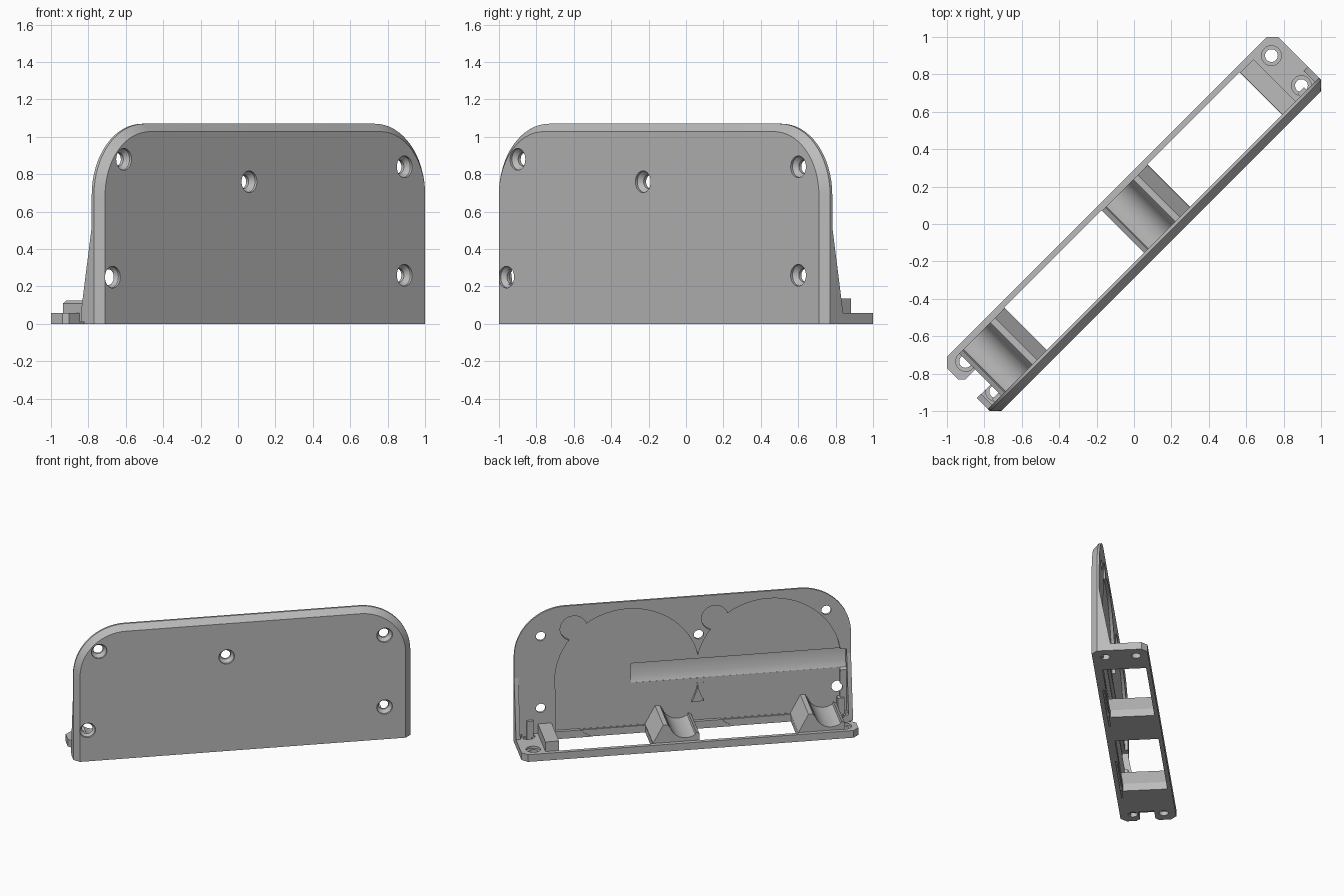
import bpy, bmesh, math
from mathutils import Matrix, Vector

if "Cube" in bpy.data.objects:
    bpy.data.objects.remove(bpy.data.objects["Cube"], do_unlink=True)

grey = bpy.data.materials.new("plain grey")
grey.use_nodes = True
grey.diffuse_color = (0.5, 0.5, 0.5, 1)
grey.node_tree.nodes["Principled BSDF"].inputs["Base Color"].default_value = (0.5, 0.5, 0.5, 1)
TURN = Matrix.Rotation(math.radians(45), 4, 'Z')   # the bracket stands diagonally


def loft(name, rings):
    """Closed solid through equal-length rings of points."""
    bm = bmesh.new()
    loops = [[bm.verts.new(p) for p in r] for r in rings]
    n = len(loops[0])
    for a, b in zip(loops, loops[1:]):
        for i in range(n):
            bm.faces.new((a[i], a[(i + 1) % n], b[(i + 1) % n], b[i]))
    bm.faces.new(loops[0])
    bm.faces.new(loops[-1])
    bmesh.ops.recalc_face_normals(bm, faces=bm.faces)
    me = bpy.data.meshes.new(name)
    bm.to_mesh(me)
    bm.free()
    ob = bpy.data.objects.new(name, me)
    bpy.context.collection.objects.link(ob)
    me.materials.append(grey)
    return ob


def prism(name, pts, lo, hi, axis):
    """Extrude a 2D outline along x, y or z."""
    def place(a, b, d):
        return {'x': (d, a, b), 'y': (a, d, b), 'z': (a, b, d)}[axis]
    return loft(name, [[place(a, b, d) for a, b in pts] for d in (lo, hi)])


def rect(a0, a1, b0, b1):
    return [(a0, b0), (a1, b0), (a1, b1), (a0, b1)]


def circle(a, b, r, n=32):
    return [(a + r * math.cos(math.tau * i / n), b + r * math.sin(math.tau * i / n))
            for i in range(n)]


def cut(target, cutters):
    bpy.context.view_layer.update()
    for c in cutters:
        m = target.modifiers.new("cut", 'BOOLEAN')
        m.operation, m.solver, m.object = 'DIFFERENCE', 'EXACT', c
    bpy.context.view_layer.update()
    dg = bpy.context.evaluated_depsgraph_get()
    me = bpy.data.meshes.new_from_object(target.evaluated_get(dg))
    target.modifiers.clear()
    target.data = me
    for c in cutters:
        bpy.data.objects.remove(c, do_unlink=True)


FRONT, BACK, END, TOP, RADIUS, BEVEL = -0.205, -0.146, 1.252, 1.07, 0.38, 0.042


# back plate: arched outline with a bevelled front edge
def arch(inset, y):
    r = RADIUS - inset
    cx, cz = END - RADIUS, TOP - RADIUS
    pts = [(END - inset, y, 0)]
    for side, start in ((1, 0), (-1, 90)):
        for i in range(17):
            t = math.radians(start + 90 * i / 16)
            pts.append((side * cx + r * math.cos(t), y, cz + r * math.sin(t)))
    return pts + [(inset - END, y, 0)]


plate = loft("back_plate", [arch(BEVEL, FRONT), arch(0, FRONT + BEVEL), arch(0, BACK)])

cutters = []
# shallow recess: two discs, each with a round lobe, open down to the base
floor = -0.172
shapes = [rect(-1.17, 0.94, 0.06, 0.22), rect(-1.17, -0.18, 0.2, 0.47),
          rect(-0.05, 0.94, 0.2, 0.47), rect(-0.2, 0, 0.36, 0.57)]
for cx in (0.41, -0.64):
    shapes += [circle(cx, 0.47, 0.54, 64), circle(cx + 0.4, 0.885, 0.1)]
for i, s in enumerate(shapes):
    cutters.append(prism("recess_cutter", s, floor + i * 0.0004, -0.1, 'y'))
# long slot with a sloping lower face
cutters.append(prism("slot_cutter", [(-0.1, 0.37), (floor, 0.4), (-0.193, 0.45),
                                     (-0.193, 0.556), (-0.1, 0.556)], -1.22, 0.38, 'x'))
# countersunk screw holes
for u, z in ((-1.068, 0.88), (1.054, 0.84), (-0.12, 0.76), (-1.153, 0.25), (1.054, 0.26)):
    steps = ((-0.25, 0.058), (-0.19, 0.058), (-0.165, 0.036), (-0.1, 0.036))
    cutters.append(loft("screw_cutter", [[(a, y, b) for a, b in circle(u, z, r)]
                                         for y, r in steps]))
cut(plate, cutters)

# base frame: clipped corners, two windows, a notch and screw holes
H, C, D = 0.058, 0.042, 0.205
outline = [(-END, -0.16), (-END, -0.09), (-END + 0.025, -0.066), (-1.12, -0.066),
           (-1.12, 0.05), (-END + 0.025, 0.05), (-END, 0.075), (-END, D - C),
           (-END + C, D), (END - C, D), (END, D - C), (END, -0.16)]
frame = prism("base_frame", outline, 0, H, 'z')
cutters = [prism("window_cutter", rect(a, b, -0.15, 0.174), -0.1, 0.2, 'z')
           for a, b in ((-0.806, -0.07), (0.276, 0.972))]
for u in (-1.156, 1.156):
    for v in (-0.11, 0.117):
        steps = ((-0.1, 0.034), (0.04, 0.034), (0.04, 0.053), (0.2, 0.053))
        cutters.append(loft("bolt_cutter", [[(a, b, z) for a, b in circle(u, v, r)]
                                            for z, r in steps]))
cut(frame, cutters)

# cradles with a hollowed top, a stop block and end gussets
parts = [plate, frame]
profile = [(-0.07, 0.01), (-0.07, 0.11), (-0.045, 0.125)]
profile += [(0.03 + 0.12 * math.sin(t), 0.205 - 0.12 * math.cos(t))
            for t in (math.radians(-35 + 12 * i) for i in range(10))]
profile += [(0.165, 0.2), (0.2, 0.2), (0.274, 0.06), (0.274, 0.01)]
for name, shift in (("middle_cradle", 0), ("end_cradle", -1.08)):
    parts.append(prism(name, [(u + shift, z) for u, z in profile], -0.178, 0.172, 'y'))
parts.append(prism("stop_block", rect(0.974, 1.075, 0.01, 0.135), -0.178, 0.172, 'y'))

gusset = [(-0.16, 0.01), (-0.064, 0.01), (-0.064, 0.06), (BACK - 0.002, 0.53), (-0.16, 0.53)]
for name, a, b in (("right_gusset", 1.22, END), ("left_gusset", -END, -1.22)):
    parts.append(prism(name, gusset, a, b, 'x'))

# small posts beside the inner bolts
for name, u in (("right_post", 1.11), ("left_post", -1.2)):
    parts.append(prism(name, rect(u, u + 0.05, 0.01, 0.17), -0.178, -0.125, 'y'))

for ob in parts:
    ob.data.transform(TURN)
    for o in bpy.context.selected_objects:
        o.select_set(False)
    ob.select_set(True)
    bpy.context.view_layer.objects.active = ob
    bpy.ops.object.shade_smooth_by_angle(angle=math.radians(25))
